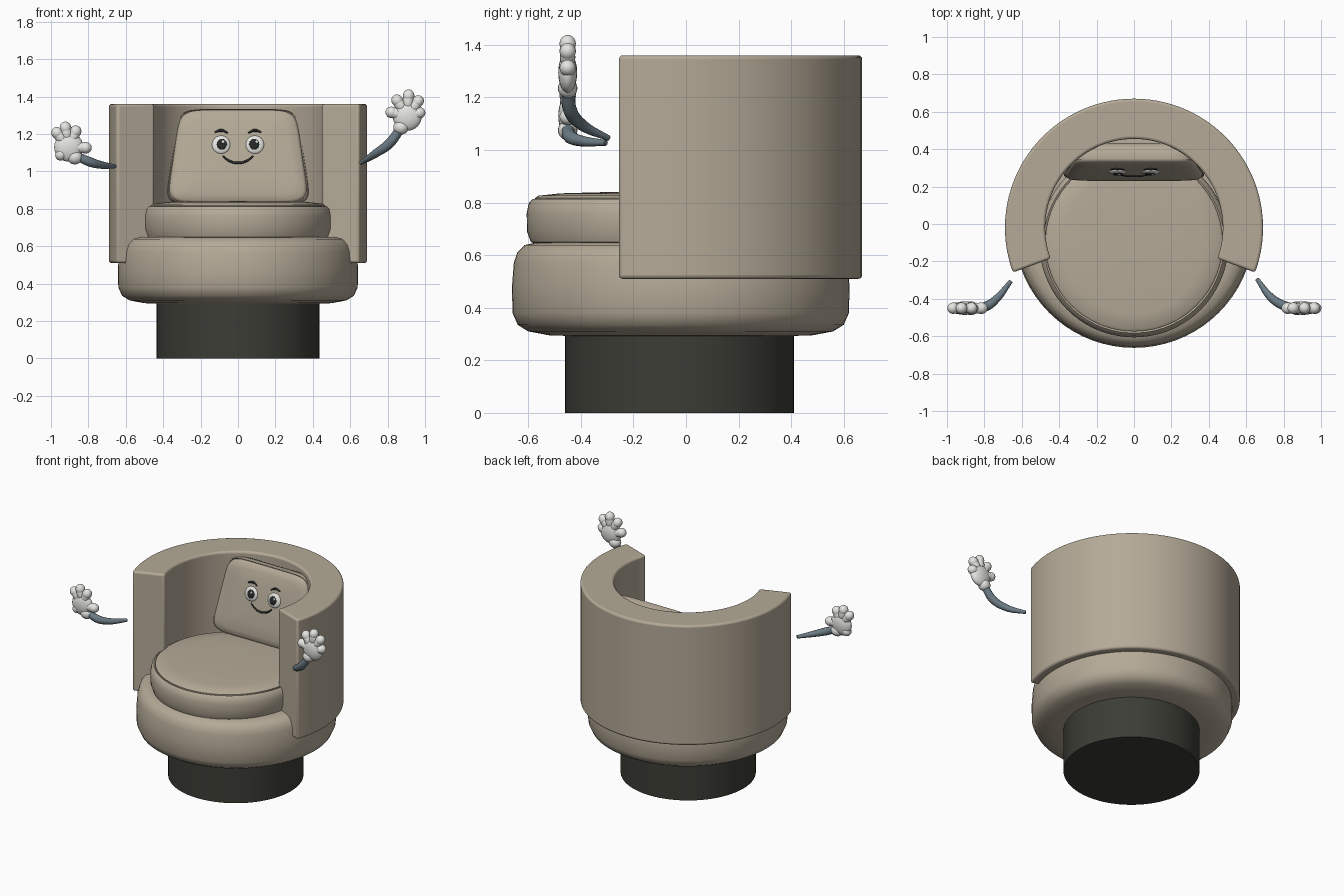
import bpy, bmesh, math
from mathutils import Matrix, Vector

cube = bpy.data.objects.get("Cube")
if cube:
    bpy.data.objects.remove(cube, do_unlink=True)


def material(name, r, g, b):
    m = bpy.data.materials.new(name)
    m.use_nodes = True
    m.diffuse_color = (r, g, b, 1)
    bsdf = m.node_tree.nodes["Principled BSDF"]
    bsdf.inputs["Base Color"].default_value = (r, g, b, 1)
    bsdf.inputs["Roughness"].default_value = 0.8
    return m


BEIGE = material("beige fabric", 0.46, 0.40, 0.31)
DARK = material("dark plinth", 0.045, 0.046, 0.036)
WHITE = material("glove white", 0.78, 0.78, 0.75)
BLUE = material("slate sleeve", 0.15, 0.20, 0.235)
BLACK = material("face black", 0.02, 0.022, 0.022)


def activate(obj):
    bpy.ops.object.select_all(action="DESELECT")
    obj.select_set(True)
    bpy.context.view_layer.objects.active = obj


def finish(name, bm, mat, angle=40, matrix=None):
    bmesh.ops.recalc_face_normals(bm, faces=bm.faces[:])
    mesh = bpy.data.meshes.new(name)
    bm.to_mesh(mesh)
    bm.free()
    mesh.materials.append(mat)
    obj = bpy.data.objects.new(name, mesh)
    bpy.context.collection.objects.link(obj)
    if matrix:
        obj.matrix_world = matrix
    activate(obj)
    bpy.ops.object.shade_smooth_by_angle(angle=math.radians(angle))
    return obj


def loft(name, rings, mat, angle=40, matrix=None):
    """Skin a list of closed rings and cap both ends."""
    bm = bmesh.new()
    rows = [[bm.verts.new(p) for p in ring] for ring in rings]
    n = len(rows[0])
    for a, b in zip(rows, rows[1:]):
        for i in range(n):
            j = (i + 1) % n
            bm.faces.new((a[i], a[j], b[j], b[i]))
    bm.faces.new(rows[0])
    bm.faces.new(rows[-1])
    return finish(name, bm, mat, angle, matrix)


def lathe(name, profile, y, mat, angle=40):
    turns = [math.tau * i / 72 for i in range(72)]
    return loft(name, [[(r * math.cos(t), y + r * math.sin(t), z) for t in turns]
                       for r, z in profile], mat, angle)


def tube(name, points, radii, mat, matrix=None):
    """Smooth tapered tube through a few points."""
    cu = bpy.data.curves.new(name, "CURVE")
    cu.dimensions = "3D"
    cu.bevel_depth = 1
    cu.bevel_resolution = 4
    cu.use_fill_caps = True
    sp = cu.splines.new("BEZIER")
    sp.bezier_points.add(len(points) - 1)
    for bp, p, r in zip(sp.bezier_points, points, radii):
        bp.co, bp.radius = p, r
        bp.handle_left_type = bp.handle_right_type = "AUTO"
    cu.materials.append(mat)
    obj = bpy.data.objects.new(name, cu)
    bpy.context.collection.objects.link(obj)
    if matrix:
        obj.matrix_world = matrix
    activate(obj)
    bpy.ops.object.convert(target="MESH")
    bpy.ops.object.shade_smooth_by_angle(angle=math.radians(50))


def add_ball(bm, centre, size, turn=0):
    m = (Matrix.Translation(centre) @ Matrix.Rotation(turn, 4, "Y")
         @ Matrix.Diagonal((*size, 1)))
    bmesh.ops.create_uvsphere(bm, u_segments=20, v_segments=12, radius=1, matrix=m)


# Plinth, seat base and cushion
lathe("plinth", [(0.435, 0), (0.435, 0.31)], -0.025, DARK)
lathe("seat_base", [(0.4, 0.292), (0.5, 0.295), (0.58, 0.31), (0.62, 0.335), (0.64, 0.38),
                    (0.642, 0.48), (0.635, 0.57), (0.622, 0.61), (0.595, 0.638),
                    (0.55, 0.648), (0.3, 0.65)], -0.02, BEIGE)
lathe("seat_cushion", [(0.45, 0.63), (0.49, 0.65), (0.505, 0.69), (0.506, 0.76),
                       (0.498, 0.798), (0.483, 0.813), (0.474, 0.808), (0.474, 0.817),
                       (0.462, 0.826), (0.38, 0.835), (0.2, 0.84), (0.02, 0.841)],
      -0.10, BEIGE)

# Wraparound back wall
arc = [math.radians(-20.3 + 220.6 * i / 64) for i in range(65)]
wall = loft("back_wall", [[(r * math.cos(t), -0.02 + r * math.sin(t), z)
                           for r, z in ((0.475, 0.51), (0.69, 0.51), (0.69, 1.36), (0.475, 1.36))]
                          for t in arc], BEIGE)
bevel = wall.modifiers.new("soft_edges", "BEVEL")
bevel.width = 0.014
bevel.segments = 3
bevel.limit_method = "ANGLE"

# Leaning back pillow with a seam behind its front panel
lean = Matrix.Translation((0, 0.295, 1.08)) @ Matrix.Rotation(math.radians(-12), 4, "X")


def soft(v):
    return math.copysign(abs(v) ** 0.27, v)


outline = []
for i in range(96):
    t = math.tau * (i + 0.5) / 96
    sx, sz = soft(math.cos(t)), soft(math.sin(t))
    outline.append((sx * (0.355 - 0.037 * sz), 0.262 * sz))
layers = [(0.02, 0.105), (0.6, 0.103), (0.9, 0.09), (0.985, 0.065), (1, 0.04), (1, 0.015),
          (0.988, 0.0), (0.972, 0.006), (0.965, -0.004), (0.93, -0.013),
          (0.8, -0.022), (0.5, -0.028), (0.02, -0.03)]
loft("back_pillow", [[(x * s, d, z * s) for x, z in outline] for s, d in layers],
     BEIGE, 45, lean)

# Face
for side, label in ((1, "left"), (-1, "right")):
    x = 0.09 * side
    for part, dx, y, z, size, mat in (
            ("eye", 0, -0.026, 0.058, (0.05, 0.018, 0.05), WHITE),
            ("pupil", 0.003 * -side, -0.039, 0.058, (0.028, 0.009, 0.03), BLACK),
            ("glint", 0.01, -0.046, 0.07, (0.008, 0.004, 0.008), WHITE)):
        bm = bmesh.new()
        add_ball(bm, (x + dx, y, z), size)
        finish(f"{label}_{part}", bm, mat, 180, lean)
    tube(f"{label}_brow", [(x - 0.035 * side, -0.029, 0.122), (x, -0.029, 0.136),
                           (x + 0.035 * side, -0.028, 0.126)], (0.004, 0.008, 0.004), BLACK, lean)
tube("mouth", [(-0.082, -0.029, -0.004), (-0.045, -0.03, -0.032), (0, -0.03, -0.042),
               (0.045, -0.03, -0.032), (0.082, -0.029, -0.004)],
     (0.004, 0.006, 0.007, 0.006, 0.004), BLACK, lean)


# Arms and gloved hands
def hand(name, palm, heel, tips):
    bm = bmesh.new()
    cx, cz = palm
    add_ball(bm, (cx, -0.45, cz), (0.078, 0.036, 0.078))
    add_ball(bm, (heel[0], -0.45, heel[1]), (0.042, 0.037, 0.038))
    for tx, tz in tips:
        d = Vector((tx - cx, tz - cz))
        turn = math.atan2(d.x, d.y)
        mid = (cx + d.x * 0.72, -0.45, cz + d.y * 0.72)
        add_ball(bm, mid, (0.03, 0.029, d.length * 0.32 + 0.02), turn)
        add_ball(bm, (tx, -0.45, tz), (0.031, 0.031, 0.034), turn)
    finish(name, bm, WHITE, 180)


hand("left_hand", (0.905, 1.295), (0.872, 1.235),
     [(0.852, 1.378), (0.912, 1.404), (0.962, 1.374), (0.968, 1.312), (0.822, 1.315)])
hand("right_hand", (-0.905, 1.13), (-0.872, 1.075),
     [(-0.966, 1.204), (-0.922, 1.232), (-0.869, 1.212), (-0.816, 1.126), (-0.945, 1.09)])
tube("left_arm", [(0.658, -0.295, 1.045), (0.735, -0.395, 1.095), (0.81, -0.44, 1.15),
                  (0.87, -0.45, 1.23)], (0.011, 0.022, 0.027, 0.024), BLUE)
tube("right_arm", [(-0.658, -0.305, 1.027), (-0.735, -0.4, 1.035), (-0.79, -0.44, 1.05),
                   (-0.86, -0.45, 1.08)], (0.011, 0.021, 0.026, 0.024), BLUE)
